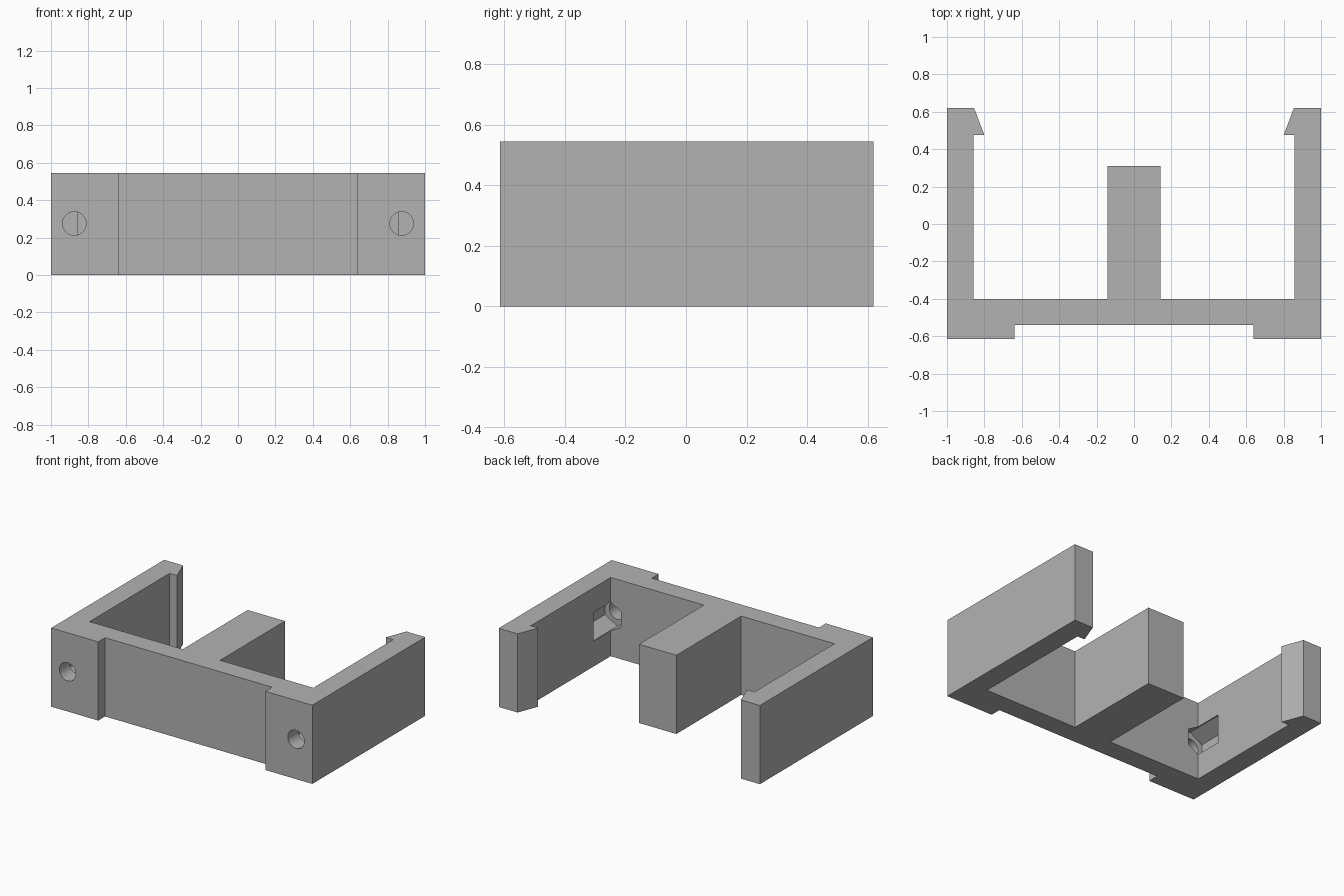
import bpy
import bmesh
import math

if "Cube" in bpy.data.objects:
    bpy.data.objects.remove(bpy.data.objects["Cube"], do_unlink=True)

HEIGHT = 0.545
HOLE_X, HOLE_Z = 0.875, 0.275

grey = bpy.data.materials.new("plain grey")
grey.use_nodes = True
colour = (0.45, 0.45, 0.45, 1)
grey.diffuse_color = colour
grey.node_tree.nodes["Principled BSDF"].inputs["Base Color"].default_value = colour


def extrude_plan(name, outline, height):
    """Make a solid by raising a plan outline from the ground."""
    bm = bmesh.new()
    face = bm.faces.new([bm.verts.new((x, y, 0)) for x, y in outline])
    raised = bmesh.ops.extrude_face_region(bm, geom=[face])["geom"]
    top = [v for v in raised if isinstance(v, bmesh.types.BMVert)]
    bmesh.ops.translate(bm, verts=top, vec=(0, 0, height))
    bmesh.ops.recalc_face_normals(bm, faces=bm.faces)
    mesh = bpy.data.meshes.new(name)
    bm.to_mesh(mesh)
    bm.free()
    mesh.materials.append(grey)
    obj = bpy.data.objects.new(name, mesh)
    bpy.context.collection.objects.link(obj)
    return obj


def cut_along_y(target, name, x, radius, sides, y0, y1):
    """Cut a prism that runs front to back."""
    bpy.ops.mesh.primitive_cylinder_add(
        vertices=sides, radius=radius, depth=y1 - y0,
        location=(x, (y0 + y1) / 2, HOLE_Z), rotation=(math.pi / 2, 0, 0))
    cutter = bpy.context.object
    cutter.name = name
    cutter.data.materials.append(grey)
    cutter.hide_render = True
    mod = target.modifiers.new(name, "BOOLEAN")
    mod.operation = "DIFFERENCE"
    mod.solver = "EXACT"
    mod.object = cutter
    bpy.context.view_layer.objects.active = target
    bpy.ops.object.modifier_apply(modifier=name)
    bpy.data.objects.remove(cutter, do_unlink=True)


# Half plan: front pad, side arm with hooked tip, back wall, centre post
half = [(0.64, -0.54), (0.64, -0.615), (1, -0.615), (1, 0.62), (0.855, 0.62),
        (0.80, 0.475), (0.857, 0.475), (0.857, -0.40), (0.143, -0.40), (0.143, 0.31)]
outline = half + [(-x, y) for x, y in reversed(half)]
bracket = extrude_plan("clip_bracket", outline, HEIGHT)

# Screw holes with hexagonal head pockets
for side in (-1, 1):
    cut_along_y(bracket, "screw_hole", side * HOLE_X, 0.063, 32, -0.7, -0.45)
    cut_along_y(bracket, "hex_pocket", side * HOLE_X, 0.11, 6, -0.50, -0.21)

# Round hole walls smooth, everything else crisp
bpy.ops.object.select_all(action="DESELECT")
bracket.select_set(True)
bpy.context.view_layer.objects.active = bracket
bpy.ops.object.shade_smooth_by_angle(angle=math.radians(20))
